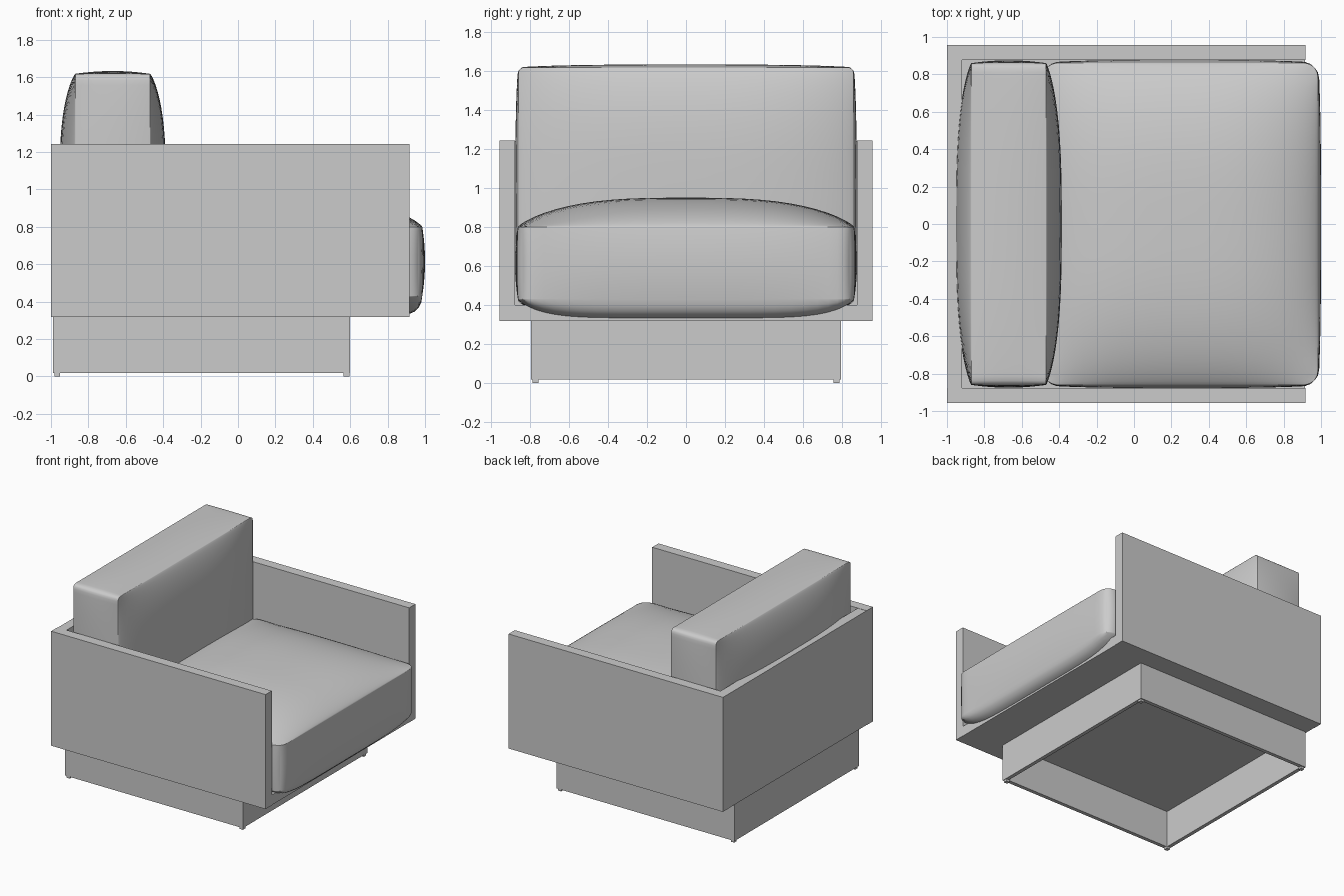
import bpy, bmesh, math
from mathutils import Vector

if "Cube" in bpy.data.objects:
    bpy.data.objects.remove(bpy.data.objects["Cube"])


def box(name, x, y, z):
    """Box from axis ranges."""
    bm = bmesh.new()
    bmesh.ops.create_cube(bm, size=1)
    for v in bm.verts:
        v.co = Vector([(r[0] + r[1]) / 2 + c * (r[1] - r[0]) for c, r in zip(v.co, (x, y, z))])
    me = bpy.data.meshes.new(name)
    bm.to_mesh(me)
    bm.free()
    ob = bpy.data.objects.new(name, me)
    bpy.context.collection.objects.link(ob)
    return ob


def puff(s, power=3.0, soft=0.8):
    """Pillow falloff, 1 in the middle and 0 at the seam."""
    return max(0.0, 1 - abs(s) ** power) ** soft


def cushion(name, center, half, axis, bulge, swell, radius, sag=None):
    """Stuffed box: faces across the thickness axis puff out, the border swells slightly.
    With sag, the underside is a flatter, fuller pad of that depth."""
    a, b = [i for i in range(3) if i != axis]
    bm = bmesh.new()
    bmesh.ops.create_cube(bm, size=2)
    bmesh.ops.subdivide_edges(bm, edges=bm.edges[:], cuts=27, use_grid_fill=True)
    for vert in bm.verts:
        # cluster the grid towards the edges
        p = [math.sin(max(-1, min(1, c)) * math.pi / 2) for c in vert.co]
        q = [c * h for c, h in zip(p, half)]
        # round the corners of the outline
        d = []
        for i in (a, b):
            lim = half[i] - radius
            d.append(q[i] - max(-lim, min(lim, q[i])))
        if d[0] and d[1]:
            k = max(abs(d[0]), abs(d[1])) / math.hypot(*d)
            q[a] += d[0] * (k - 1)
            q[b] += d[1] * (k - 1)
        # puff the two large faces and the border
        if sag and p[axis] < 0:
            q[axis] += p[axis] * sag * puff(p[a], 16, 0.5) * puff(p[b], 6)
        else:
            q[axis] += p[axis] * bulge * puff(p[a]) * puff(p[b])
        side = swell * (1 - p[axis] ** 2)
        q[a] += p[a] * side * puff(p[b])
        q[b] += p[b] * side * puff(p[a])
        vert.co = Vector(q) + Vector(center)
    me = bpy.data.meshes.new(name)
    bm.to_mesh(me)
    bm.free()
    ob = bpy.data.objects.new(name, me)
    bpy.context.collection.objects.link(ob)
    bpy.ops.object.select_all(action='DESELECT')
    ob.select_set(True)
    bpy.context.view_layer.objects.active = ob
    bpy.ops.object.shade_smooth_by_angle(angle=math.radians(80))
    return ob


# Shell: two arms, back panel and seat deck, all the same thickness
for side, y in (("right", (-0.957, -0.877)), ("left", (0.877, 0.957))):
    box(side + "_arm_panel", (-1, 0.916), y, (0.318, 1.243))
box("back_panel", (-0.998, -0.92), (-0.877, 0.877), (0.318, 1.241))
box("seat_deck", (-0.92, 0.835), (-0.877, 0.877), (0.318, 0.398))
box("front_rail", (0.835, 0.914), (-0.877, 0.877), (0.318, 0.40))

# Hollow plinth, open underneath
x0, x1, w, t = -0.99, 0.60, 0.795, 0.03
box("plinth_back", (x0, x0 + t), (-w, w), (0.018, 0.318))
box("plinth_front", (x1 - t, x1), (-w, w), (0.018, 0.318))
box("plinth_right", (x0 + t, x1 - t), (-w, -w + t), (0.018, 0.318))
box("plinth_left", (x0 + t, x1 - t), (w - t, w), (0.018, 0.318))

# Small glides under the plinth corners
for i, x in enumerate((-0.967, 0.58)):
    for j, y in enumerate((-0.772, 0.772)):
        box(f"foot_{i}{j}", (x - 0.015, x + 0.015), (y - 0.015, y + 0.015), (0, 0.018))

# Cushions
cushion("seat_cushion", (0.25, 0, 0.615), (0.735, 0.862, 0.185), 2, 0.15, 0.015, 0.08, sag=0.108)
cushion("back_cushion", (-0.67, 0, 1.01), (0.20, 0.86, 0.608), 0, 0.084, 0.015, 0.03)
